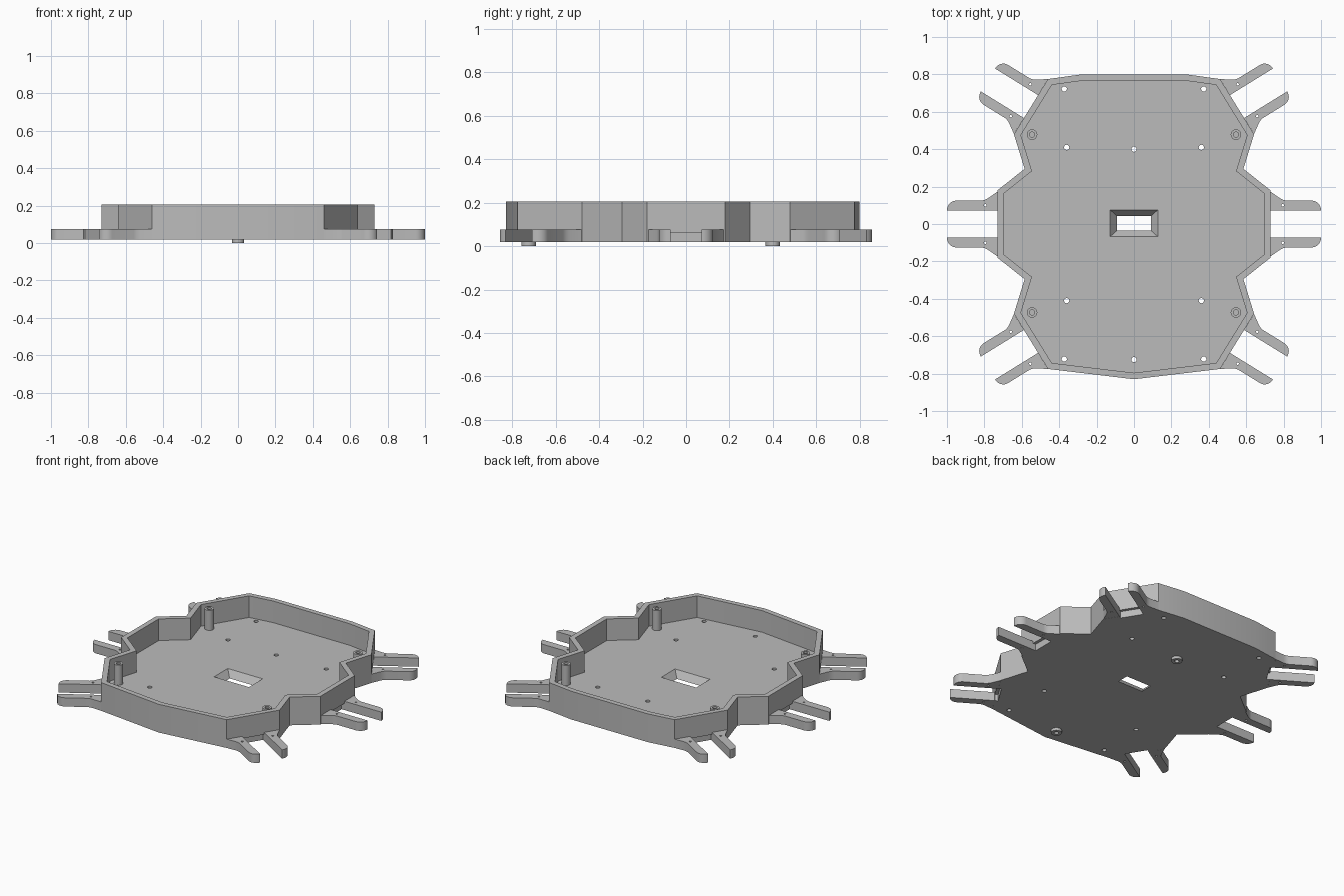
import bpy, bmesh, math
from mathutils import Vector, Matrix

if "Cube" in bpy.data.objects:
    bpy.data.objects.remove(bpy.data.objects["Cube"], do_unlink=True)

grey = bpy.data.materials.new("grey_plastic")
grey.use_nodes = True
colour = (0.5, 0.5, 0.5, 1)
grey.diffuse_color = colour
grey.node_tree.nodes["Principled BSDF"].inputs["Base Color"].default_value = colour

BOTTOM, FLOOR, ARM_TOP, TOP = 0.018, 0.062, 0.076, 0.205


def loft(name, low, high, z0, z1, place=Matrix()):
    """Solid between two matching outlines."""
    bm = bmesh.new()
    a = [bm.verts.new((x, y, z0)) for x, y in low]
    b = [bm.verts.new((x, y, z1)) for x, y in high]
    bm.faces.new(a)
    bm.faces.new(b)
    for i in range(len(a)):
        j = (i + 1) % len(a)
        bm.faces.new((a[i], a[j], b[j], b[i]))
    bm.transform(place)
    bmesh.ops.recalc_face_normals(bm, faces=bm.faces)
    mesh = bpy.data.meshes.new(name)
    bm.to_mesh(mesh)
    bm.free()
    mesh.materials.append(grey)
    obj = bpy.data.objects.new(name, mesh)
    bpy.context.collection.objects.link(obj)
    return obj


def prism(name, points, z0, z1, place=Matrix()):
    return loft(name, points, points, z0, z1, place)


def circle(x, y, r, n=24):
    return [(x + r * math.cos(math.tau * i / n), y + r * math.sin(math.tau * i / n))
            for i in range(n)]


def box(x0, x1, y0, y1):
    return [(x0, y0), (x1, y0), (x1, y1), (x0, y1)]


def cut(obj, cutter):
    mod = obj.modifiers.new("cut", "BOOLEAN")
    mod.operation, mod.solver, mod.object = "DIFFERENCE", "EXACT", cutter
    bpy.context.view_layer.objects.active = obj
    bpy.ops.object.modifier_apply(modifier=mod.name)
    bpy.data.objects.remove(cutter, do_unlink=True)


def inset(points, d):
    """Mitred inward offset of a counter-clockwise outline."""
    result = []
    for i, p in enumerate(points):
        p = Vector(p)
        e1 = (p - Vector(points[i - 1])).normalized()
        e2 = (Vector(points[(i + 1) % len(points)]) - p).normalized()
        n1, n2 = Vector((-e1.y, e1.x)), Vector((-e2.y, e2.x))
        result.append(tuple(p + (n1 + n2) * d / (1 + n1.dot(n2))))
    return result


# Tray outline: right half, mirrored to the left
half = [(0.46, -0.775), (0.642, -0.48), (0.585, -0.295), (0.73, -0.18),
        (0.73, 0.18), (0.585, 0.295), (0.642, 0.48), (0.46, 0.775), (0.28, 0.8)]
outline = [(0, -0.83)] + half + [(-x, y) for x, y in reversed(half)]
tray = prism("tray", outline, BOTTOM, TOP)
cut(tray, prism("cavity", inset(outline, 0.034), FLOOR, 0.4))

# Tapered cable opening
taper = loft("opening", box(-0.092, 0.092, -0.036, 0.044),
             box(-0.128, 0.128, -0.068, 0.076), BOTTOM, FLOOR)
cut(tray, taper)
cut(tray, prism("opening_clear", box(-0.092, 0.092, -0.036, 0.044), -0.1, 0.1))

# Bottom bosses below the two centre holes
centre_holes = [(0, 0.4), (0, -0.725)]
bosses = []
for i, (x, y) in enumerate(centre_holes):
    bosses.append(prism(f"bottom_boss_{i}", circle(x, y, 0.033), 0, BOTTOM))
    cut(bosses[-1], prism("hole", circle(x, y, 0.014), -0.1, 0.1))

# Floor screw holes
holes = centre_holes + [(s * x, t * y) for s in (-1, 1) for t in (-1, 1)
                        for x, y in ((0.373, 0.722), (0.36, 0.41))]
for x, y in holes:
    cut(tray, prism("hole", circle(x, y, 0.014), -0.1, 0.1))

# Servo mounts: one pair of arms per side face and per corner face
arc = [(0.22 + 0.05 * math.sin(a), 0.075 + 0.05 * math.cos(a))
       for a in (math.pi / 2 * (1 - k / 8) for k in range(9))]
fillet = [(0.085, 0.125), (0.068, 0.129), (0.052, 0.137)]
arm = [(0, 0.072), (0.27, 0.072)] + arc + fillet + [(0, 0.173)]
mounts = [(0.73, 0, 0), (0.551, 0.628, 31.7), (-0.551, 0.628, 148.3),
          (-0.73, 0, 180), (-0.551, -0.628, 211.7), (0.551, -0.628, 328.3)]
arms = []
for i, (x, y, angle) in enumerate(mounts):
    place = Matrix.Translation((x, y, 0)) @ Matrix.Rotation(math.radians(angle), 4, "Z")
    cut(tray, prism("slot", box(-0.02, 0.1, -0.072, 0.072), -0.1, FLOOR, place))
    for side, s in (("a", 1), ("b", -1)):
        part = prism(f"mount_arm_{i}_{side}", [(u, s * v) for u, v in arm],
                     BOTTOM, ARM_TOP, place)
        cut(part, prism("hole", circle(0.065, s * 0.1, 0.007, 12), -0.1, 0.2, place))
        arms.append(part)

# Standoff posts with blind screw holes
posts = []
for x in (-0.545, 0.545):
    for y in (-0.473, 0.478):
        post = prism(f"standoff_{len(posts)}", circle(x, y, 0.028), FLOOR, 0.195)
        cut(post, prism("hole", circle(x, y, 0.014), 0.1, 0.3))
        posts.append(post)

# Smooth the round parts, keep edges sharp
bpy.ops.object.select_all(action="DESELECT")
for obj in [tray] + bosses + arms + posts:
    obj.select_set(True)
bpy.context.view_layer.objects.active = tray
bpy.ops.object.shade_smooth_by_angle(angle=math.radians(25))
